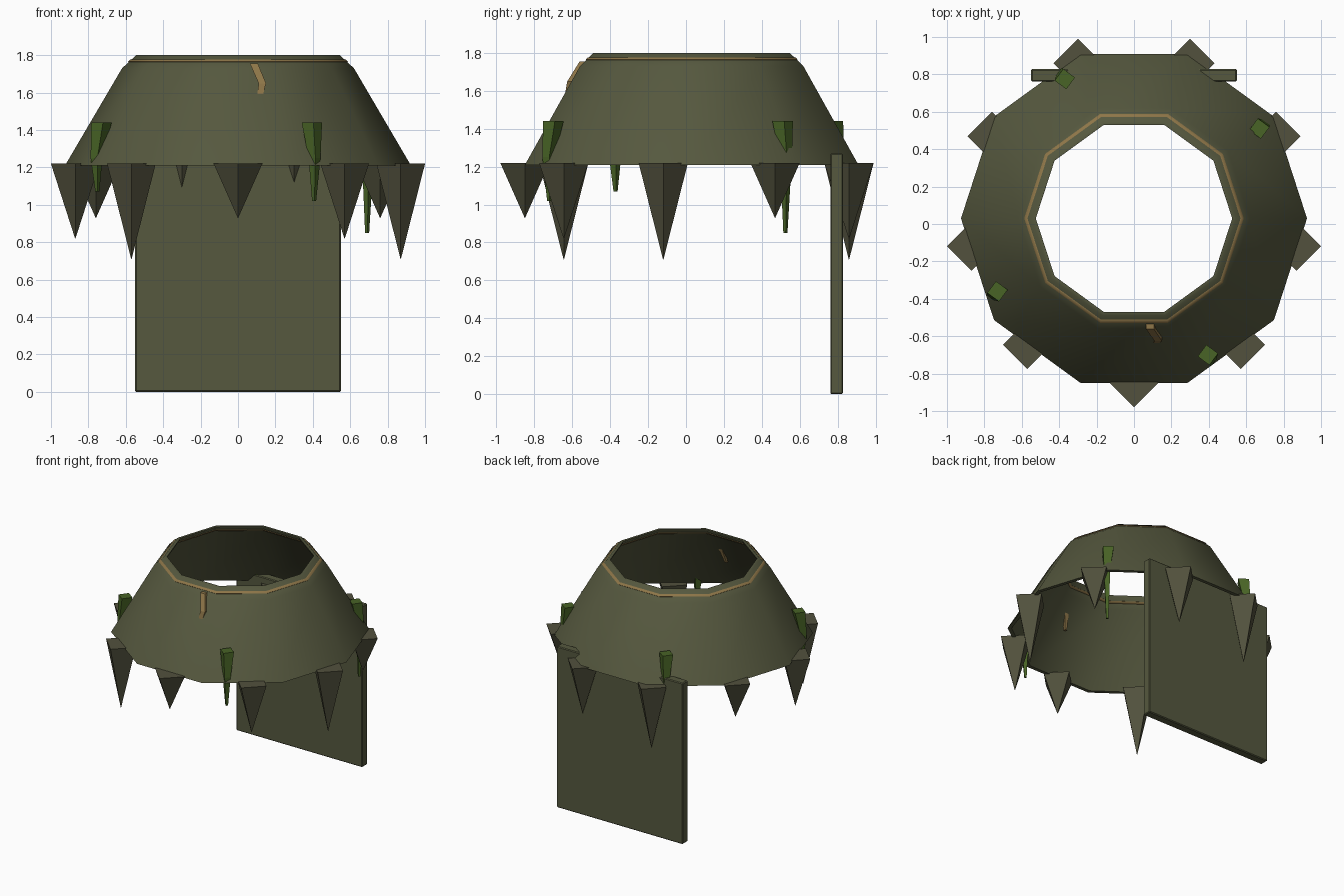
import bpy, bmesh, math
from mathutils import Vector

if "Cube" in bpy.data.objects:
    bpy.data.objects.remove(bpy.data.objects["Cube"])

CY = 0.03          # ring centre in y
SIDES = 10


def material(name, rgb):
    m = bpy.data.materials.new(name)
    m.diffuse_color = (*rgb, 1)
    m.use_nodes = True
    m.node_tree.nodes["Principled BSDF"].inputs["Base Color"].default_value = m.diffuse_color
    return m


olive = material("olive cloth", (0.092, 0.098, 0.049))
dark_olive = material("worn olive hide", (0.084, 0.083, 0.047))
gold = material("dull gold", (0.27, 0.18, 0.065))
moss = material("moss green", (0.065, 0.125, 0.019))


def finish(name, bm, mat, smooth=None):
    bmesh.ops.recalc_face_normals(bm, faces=bm.faces)
    me = bpy.data.meshes.new(name)
    bm.to_mesh(me)
    bm.free()
    me.materials.append(mat)
    ob = bpy.data.objects.new(name, me)
    bpy.context.collection.objects.link(ob)
    if smooth:
        bpy.context.view_layer.objects.active = ob
        ob.select_set(True)
        bpy.ops.object.shade_smooth_by_angle(angle=math.radians(smooth))
        ob.select_set(False)
    return ob


def lathe(name, profile, mat, smooth=None):
    """Closed (radius, z) profile swept round the ring axis."""
    bm = bmesh.new()
    rings = []
    for i in range(SIDES):
        a = math.tau * i / SIDES
        rings.append([bm.verts.new((r * math.cos(a), CY + r * math.sin(a), z))
                      for r, z in profile])
    n = len(profile)
    for i in range(SIDES):
        p, q = rings[i], rings[(i + 1) % SIDES]
        for j in range(n):
            k = (j + 1) % n
            bm.faces.new((p[j], q[j], q[k], p[k]))
    return finish(name, bm, mat, smooth)


def strand(name, points, mat, turn=0.0):
    """Four-sided tapered strand through (x, y, z, radius) points."""
    bm = bmesh.new()
    rings = []
    for x, y, z, r in points:
        rings.append([bm.verts.new((x + r * math.cos(turn + k * math.pi / 2),
                                    y + r * math.sin(turn + k * math.pi / 2), z))
                      for k in range(4)])
    for p, q in zip(rings, rings[1:]):
        for k in range(4):
            bm.faces.new((p[k], p[(k + 1) % 4], q[(k + 1) % 4], q[k]))
    bm.faces.new(rings[0])
    bm.faces.new(rings[-1])
    return finish(name, bm, mat)


# mantle: thin ten-sided shell
lathe("mantle", [(0.925, 1.21), (0.62, 1.73), (0.545, 1.80), (0.525, 1.80),
                 (0.525, 1.79), (0.595, 1.72), (0.897, 1.21)], olive, 45)

# collar trim: ten-sided band running through the shell near the top
lathe("collar_trim", [(0.567 + 0.02 * math.cos(k * math.tau / 6),
                       1.765 + 0.014 * math.sin(k * math.tau / 6)) for k in range(6)], gold, 60)

# crack running down from the collar at the front
strand("collar_crack", [(0.085, -0.54, 1.755, 0.030), (0.13, -0.607, 1.65, 0.028),
                        (0.10, -0.645, 1.49, 0.012)], gold, math.pi / 4)

# back cape panel
bm = bmesh.new()
bmesh.ops.create_cube(bm, size=1)
for v in bm.verts:
    v.co = Vector((v.co.x * 1.10, 0.795 + v.co.y * 0.066, 0.635 + v.co.z * 1.27))
bmesh.ops.bevel(bm, geom=bm.edges[:], offset=0.006, segments=1, affect='EDGES')
finish("back_cape", bm, olive)

# hanging hem points: x, y, tip height
hem = [(0, -0.85, 0.93),
       (-0.57, -0.645, 0.71), (0.57, -0.645, 0.82),
       (-0.87, -0.12, 0.82), (0.87, -0.12, 0.71),
       (-0.76, 0.47, 0.93), (0.76, 0.47, 0.93),
       (-0.30, 0.86, 0.71), (0.30, 0.86, 0.82)]
for i, (x, y, tip) in enumerate(hem):
    strand(f"hem_point_{i + 1}", [(x, y, 1.22, 0.13), (x, y, tip, 0.001)], dark_olive)

# moss strands, leaning slightly outward: x, y, tip height
for i, (x, y, tip) in enumerate([(-0.73, -0.36, 1.07), (0.395, -0.70, 1.02),
                                 (0.67, 0.51, 0.85), (-0.37, 0.775, 1.09)]):
    d = Vector((x, y - CY, 0)).normalized()
    strand(f"moss_strand_{i + 1}",
           [(x, y, 1.44, 0.055),
            (x + d.x * 0.03, y + d.y * 0.03, 1.25, 0.032),
            (x + d.x * 0.025, y + d.y * 0.025, tip, 0.011)], moss, 0.15)
